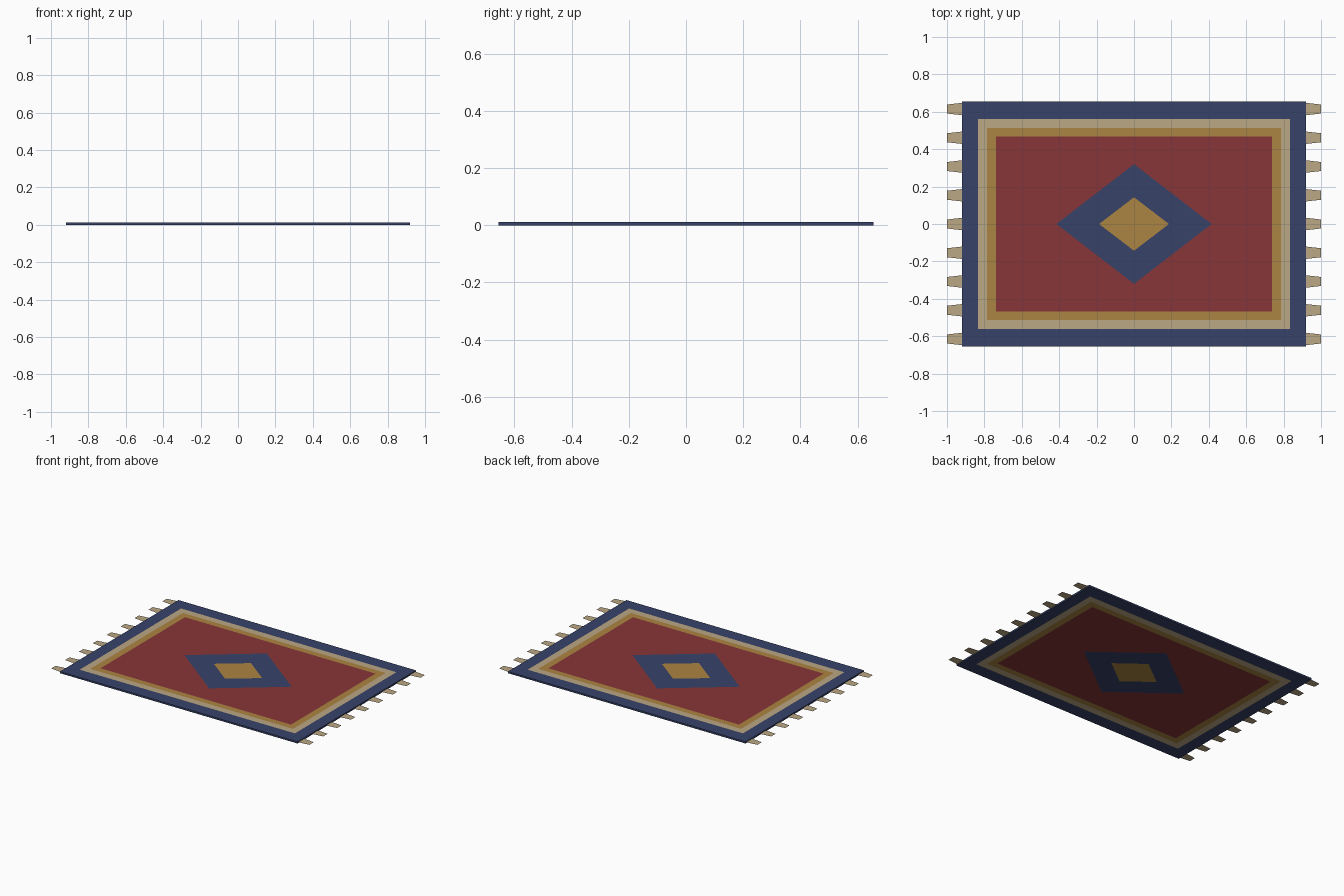
import bpy, bmesh

if "Cube" in bpy.data.objects:
    bpy.data.objects.remove(bpy.data.objects["Cube"])

THICK = 0.012


def material(name, rgb):
    def lin(c):
        c /= 255
        return c / 12.92 if c <= 0.04045 else ((c + 0.055) / 1.055) ** 2.4
    m = bpy.data.materials.new(name)
    m.diffuse_color = (*[lin(c) for c in rgb], 1)
    m.use_nodes = True
    m.node_tree.nodes["Principled BSDF"].inputs["Base Color"].default_value = m.diffuse_color
    return m


navy = material("navy wool", (55, 67, 105))
cream = material("cream wool", (187, 168, 133))
gold = material("gold wool", (172, 133, 66))
red = material("red wool", (136, 54, 56))
palette = [navy, cream, gold, red]


def make_object(name, bm, mats):
    me = bpy.data.meshes.new(name)
    bm.to_mesh(me)
    bm.free()
    for m in mats:
        me.materials.append(m)
    ob = bpy.data.objects.new(name, me)
    bpy.context.collection.objects.link(ob)
    return ob


# Woven pattern, outside in: half width, half depth, corner factor, colour
# (corner factor 1 gives a rectangle, 0.5 a diamond)
BANDS = [
    (0.92, 0.655, 1.0, 0),
    (0.834, 0.561, 1.0, 1),
    (0.786, 0.513, 1.0, 2),
    (0.738, 0.468, 1.0, 3),
    (0.415, 0.32, 0.5, 0),
    (0.187, 0.143, 0.5, 2),
]
DIRS = [(1, 0), (1, 1), (0, 1), (-1, 1), (-1, 0), (-1, -1), (0, -1), (1, -1)]

# Rug slab, with the pattern on both sides
bm = bmesh.new()
outer = []
for z in (0, THICK):
    loops = []
    for a, b, k, _ in BANDS:
        loops.append([bm.verts.new((a * dx * (k if dx and dy else 1),
                                    b * dy * (k if dx and dy else 1), z))
                      for dx, dy in DIRS])
    for i, (_, _, _, colour) in enumerate(BANDS):
        if i + 1 < len(BANDS):
            p, q = loops[i], loops[i + 1]
            faces = [bm.faces.new((p[j], p[(j + 1) % 8], q[(j + 1) % 8], q[j]))
                     for j in range(8)]
        else:
            faces = [bm.faces.new(loops[i])]
        for f in faces:
            f.material_index = colour
    outer.append(loops[0])
lo, hi = outer
for j in range(8):
    bm.faces.new((lo[j], lo[(j + 1) % 8], hi[(j + 1) % 8], hi[j]))
bmesh.ops.recalc_face_normals(bm, faces=bm.faces)
make_object("rug", bm, palette)

# Flat tapered tassels along both short ends
for side, name in ((-1, "left_fringe"), (1, "right_fringe")):
    bm = bmesh.new()
    for i in range(-4, 5):
        y = i * 0.1537
        pts = [(0.92, -0.033), (1.0, -0.024), (1.0, 0.024), (0.92, 0.033)]
        f = bm.faces.new([bm.verts.new((side * x, y + dy, THICK / 2))
                          for x, dy in pts])
        f.normal_update()
        if f.normal.z < 0:
            f.normal_flip()
    make_object(name, bm, [cream])
